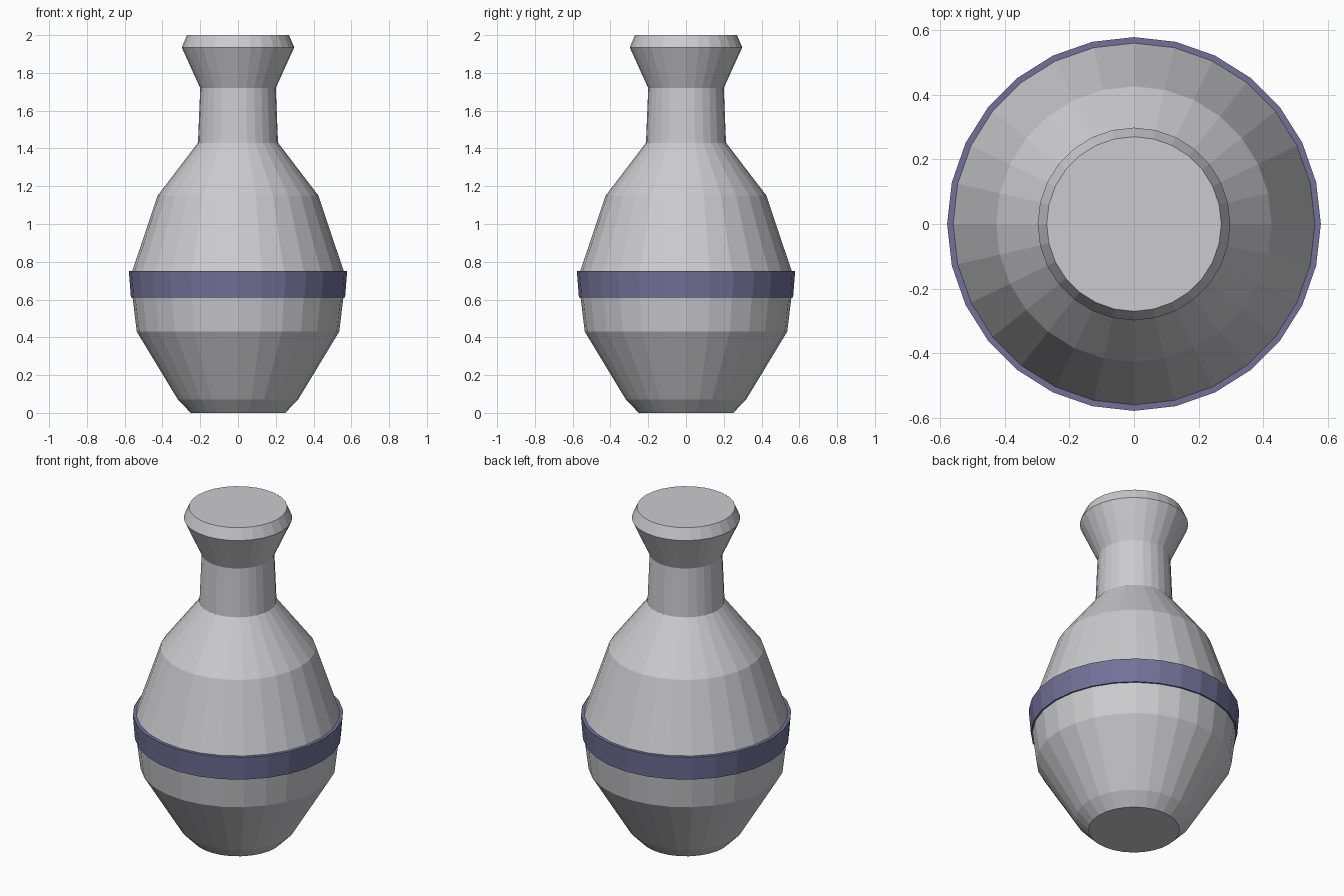
import bpy
import bmesh
from math import cos, sin, tau

SIDES = 28

cube = bpy.data.objects.get("Cube")
if cube:
    bpy.data.objects.remove(cube, do_unlink=True)


def make_material(name, colour):
    mat = bpy.data.materials.new(name)
    mat.use_nodes = True
    mat.diffuse_color = colour
    mat.node_tree.nodes["Principled BSDF"].inputs["Base Color"].default_value = colour
    return mat


def lathe(name, profile, mat, closed=False):
    """Spin (radius, z) points about z; open profiles get end caps."""
    bm = bmesh.new()
    rings = [[bm.verts.new((r * cos(tau * i / SIDES), r * sin(tau * i / SIDES), z))
              for i in range(SIDES)] for r, z in profile]
    pairs = list(zip(rings, rings[1:]))
    if closed:
        pairs.append((rings[-1], rings[0]))
    else:
        bm.faces.new(rings[0])
        bm.faces.new(rings[-1])
    for low, high in pairs:
        for i in range(SIDES):
            j = (i + 1) % SIDES
            bm.faces.new((low[i], low[j], high[j], high[i]))
    bmesh.ops.recalc_face_normals(bm, faces=bm.faces)
    mesh = bpy.data.meshes.new(name)
    bm.to_mesh(mesh)
    bm.free()
    mesh.materials.append(mat)
    obj = bpy.data.objects.new(name, mesh)
    bpy.context.collection.objects.link(obj)
    return obj


grey = make_material("pale grey", (0.60, 0.60, 0.62, 1))
purple = make_material("dusty purple", (0.17, 0.165, 0.32, 1))

# Bottle: foot, belly, shoulder, neck and flared lip
lathe("bottle_body", [(0.25, 0), (0.318, 0.07), (0.536, 0.43), (0.558, 0.61),
                      (0.56, 0.75), (0.426, 1.15), (0.212, 1.43), (0.2, 1.72),
                      (0.298, 1.935), (0.27, 2)], grey)

# Band around the belly
lathe("belly_band", [(0.55, 0.612), (0.567, 0.612), (0.578, 0.752), (0.55, 0.752)],
      purple, closed=True)
